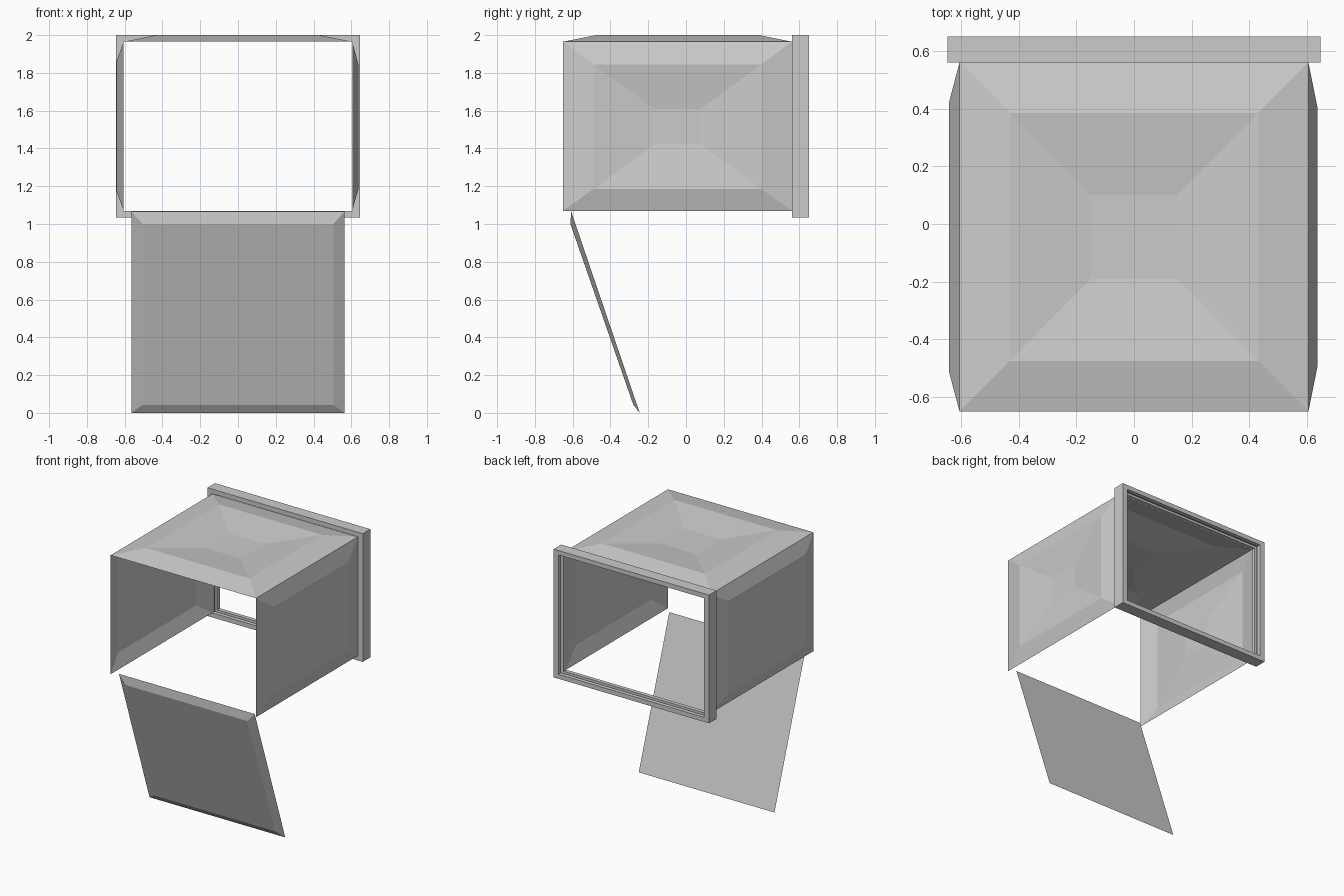
import bpy

if "Cube" in bpy.data.objects:
    bpy.data.objects.remove(bpy.data.objects["Cube"])


def make(name, rings, cap_last=True, cap_first=False, loop=False):
    """Bridge four-cornered rings into a mesh; rings run counter-clockwise seen from outside."""
    verts = [p for r in rings for p in r]
    n = len(rings)
    faces = []
    for k in range(n if loop else n - 1):
        a, b = k * 4, ((k + 1) % n) * 4
        for i in range(4):
            j = (i + 1) % 4
            faces.append((a + i, a + j, b + j, b + i))
    if cap_last:
        faces.append(tuple(range((n - 1) * 4, n * 4)))
    if cap_first:
        faces.append((3, 2, 1, 0))
    mesh = bpy.data.meshes.new(name)
    mesh.from_pydata(verts, [], faces)
    ob = bpy.data.objects.new(name, mesh)
    bpy.context.collection.objects.link(ob)
    return ob


def rect(u0, u1, v0, v1):
    return [(u0, v0), (u1, v0), (u1, v1), (u0, v1)]


# Roof: thin sheet with sloped border and a sunken middle
roof = [(1.965, rect(-0.605, 0.605, -0.65, 0.56)),
        (2.0, rect(-0.43, 0.43, -0.475, 0.385)),
        (1.967, rect(-0.15, 0.15, -0.19, 0.10))]
make("roof_panel", [[(u, v, h) for u, v in r] for h, r in roof])

# Side walls: same sheet form standing upright
right = [(0.605, rect(-0.65, 0.56, 1.07, 1.965)),
         (0.637, rect(-0.49, 0.40, 1.185, 1.845)),
         (0.607, rect(-0.17, 0.08, 1.42, 1.61))]
left = [(-0.605, rect(-0.65, 0.56, 1.07, 1.965)),
        (-0.642, rect(-0.51, 0.42, 1.17, 1.865)),
        (-0.607, rect(-0.17, 0.08, 1.42, 1.61))]
make("right_wall", [[(h, u, v) for u, v in r] for h, r in right])
make("left_wall", [[(h, u, v) for u, v in reversed(r)] for h, r in left])

# Back frame: grooved channel section carried round the opening (y, inset)
section = [(0.56, 0.0), (0.56, 0.04), (0.59, 0.04), (0.59, 0.02),
           (0.62, 0.02), (0.62, 0.04), (0.65, 0.04), (0.65, 0.0)]
make("back_frame",
     [[(u, y, v) for u, v in rect(-0.647 + d, 0.647 - d, 1.035 + d * 0.85, 2.0 - d * 0.85)]
      for y, d in section], cap_last=False, loop=True)

# Hanging front flap: flat back, bevelled front, swung inward
back = [(-0.565, -0.245, 0.0), (0.565, -0.245, 0.0),
        (0.565, -0.608, 1.067), (-0.565, -0.608, 1.067)]
front = [(-0.505, -0.279, 0.043), (0.505, -0.279, 0.043),
         (0.505, -0.612, 1.0), (-0.505, -0.612, 1.0)]
make("front_flap", [back, front], cap_first=True)
